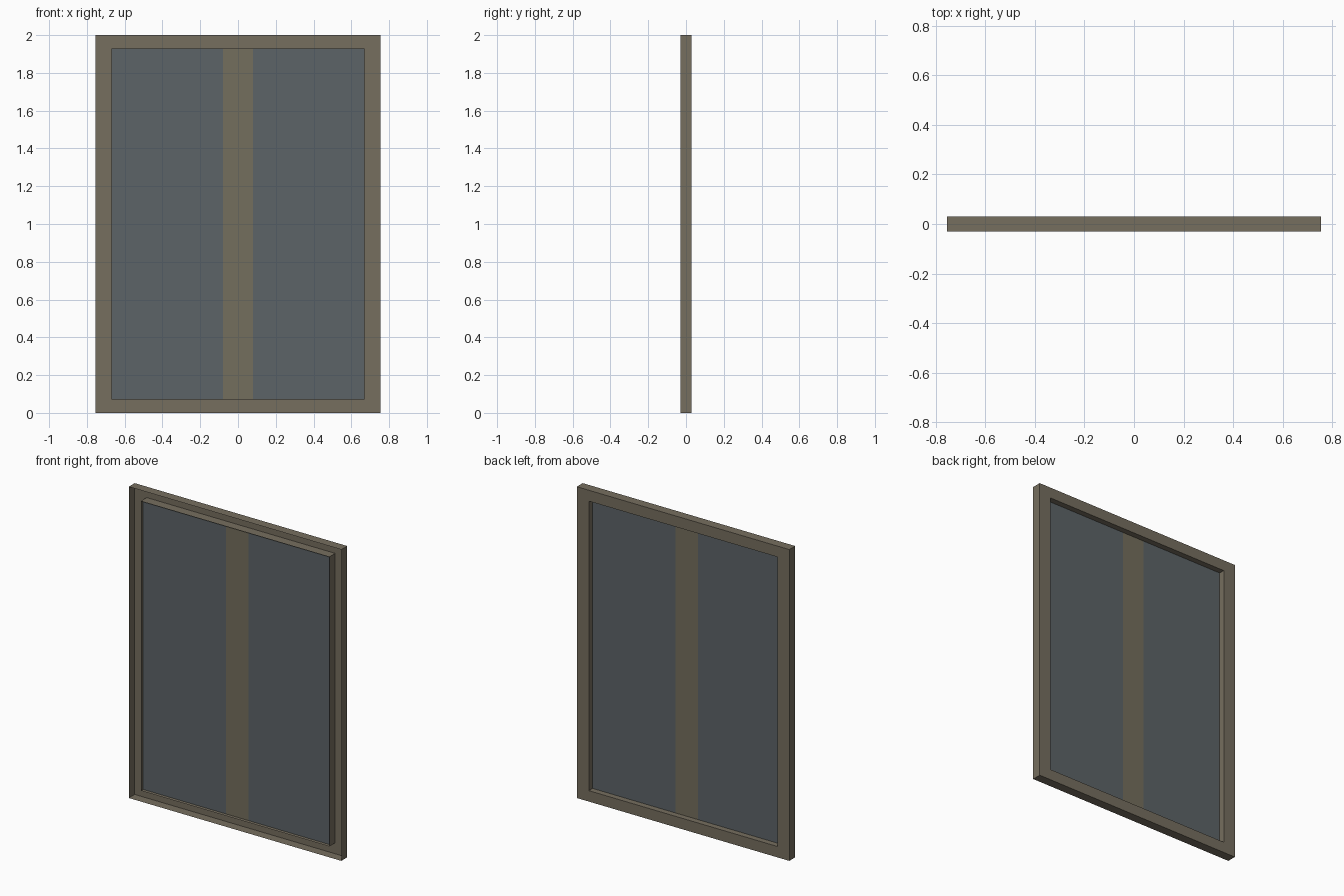
import bpy
import bmesh

cube = bpy.data.objects.get("Cube")
if cube:
    bpy.data.objects.remove(cube, do_unlink=True)

# Overall sizes
HALF_W, HEIGHT, HALF_D = 0.755, 2.0, 0.03
OPEN_W, RAIL = 0.67, 0.07
PANE_Y, STRIP_W = -0.008, 0.08


def material(name, rgb):
    mat = bpy.data.materials.new(name)
    mat.use_nodes = True
    colour = (*rgb, 1.0)
    mat.diffuse_color = colour
    mat.node_tree.nodes["Principled BSDF"].inputs["Base Color"].default_value = colour
    return mat


wood = material("grey brown wood", (0.181, 0.156, 0.114))
strip = material("olive brown strip", (0.175, 0.158, 0.109))
glass = material("slate glass", (0.107, 0.127, 0.136))


def make_object(name, bm, mats):
    mesh = bpy.data.meshes.new(name)
    bm.to_mesh(mesh)
    bm.free()
    for mat in mats:
        mesh.materials.append(mat)
    obj = bpy.data.objects.new(name, mesh)
    bpy.context.collection.objects.link(obj)
    return obj


def rectangle(bm, half_w, y, inset):
    """Ring of four corner vertices in an upright plane."""
    low, high = inset, HEIGHT - inset
    corners = [(-half_w, low), (half_w, low), (half_w, high), (-half_w, high)]
    return [bm.verts.new((x, y, z)) for x, z in corners]


# Frame: channel of outer wall, back face and inner wall, open at the front
bm = bmesh.new()
rings = [rectangle(bm, HALF_W, -HALF_D, 0), rectangle(bm, HALF_W, HALF_D, 0),
         rectangle(bm, OPEN_W, HALF_D, RAIL), rectangle(bm, OPEN_W, -HALF_D, RAIL)]
for a, b in zip(rings, rings[1:]):
    for i in range(4):
        j = (i + 1) % 4
        bm.faces.new((a[i], a[j], b[j], b[i]))
make_object("window_frame", bm, [wood])

# Pane: one flat sheet, with a painted strip down the middle
bm = bmesh.new()
columns = [[bm.verts.new((x, PANE_Y, z)) for z in (RAIL, HEIGHT - RAIL)]
           for x in (-OPEN_W, -STRIP_W, STRIP_W, OPEN_W)]
for a, b in zip(columns, columns[1:]):
    face = bm.faces.new((a[0], b[0], b[1], a[1]))
    face.material_index = int(abs(face.calc_center_median().x) < STRIP_W)
make_object("window_pane", bm, [glass, strip])
